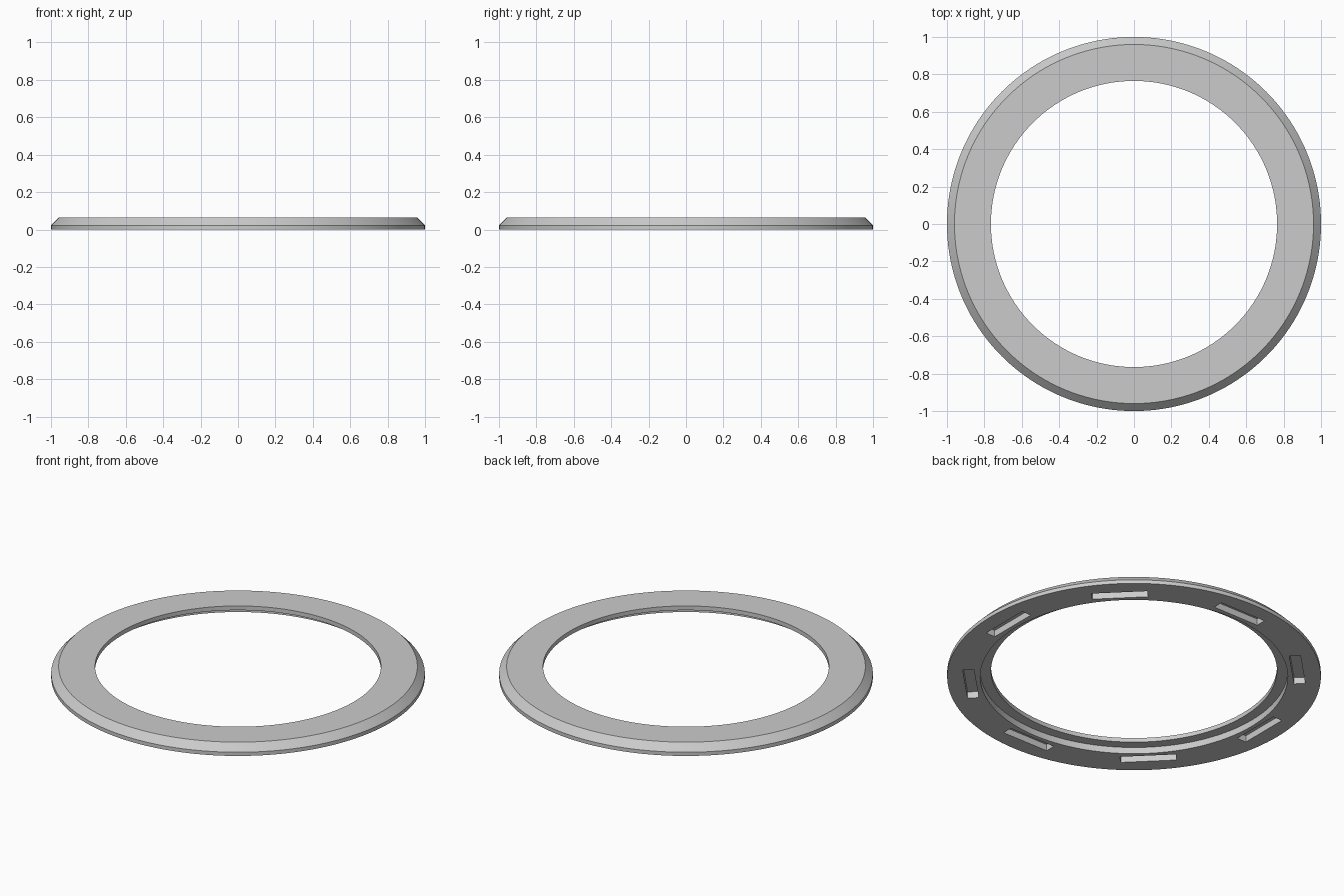
import bpy, bmesh, math
from mathutils import Matrix, Vector

if "Cube" in bpy.data.objects:
    bpy.data.objects.remove(bpy.data.objects["Cube"], do_unlink=True)

SEGMENTS = 160
SLOTS = 8
SLOT_RADIUS = 0.877
SLOT_DEPTH = 0.038

# Single plain grey finish
grey = bpy.data.materials.new("plain_grey")
grey.use_nodes = True
colour = (0.6, 0.6, 0.6, 1)
grey.diffuse_color = colour
grey.node_tree.nodes["Principled BSDF"].inputs["Base Color"].default_value = colour


def add_object(name, bm):
    bmesh.ops.recalc_face_normals(bm, faces=bm.faces)
    mesh = bpy.data.meshes.new(name)
    bm.to_mesh(mesh)
    bm.free()
    mesh.materials.append(grey)
    obj = bpy.data.objects.new(name, mesh)
    bpy.context.collection.objects.link(obj)
    return obj


# Bevelled ring: closed (radius, height) profile turned about z,
# with a stepped recess on the underside of the hole
profile = [(0.823, 0), (1, 0), (1, 0.022), (0.96, 0.063),
           (0.765, 0.063), (0.765, 0.038), (0.823, 0.038)]
bm = bmesh.new()
rings = []
for i in range(SEGMENTS):
    turn = Matrix.Rotation(math.tau * i / SEGMENTS, 3, "Z")
    rings.append([bm.verts.new(turn @ Vector((r, 0, z))) for r, z in profile])
for i, ring in enumerate(rings):
    following = rings[(i + 1) % SEGMENTS]
    for j in range(len(profile)):
        k = (j + 1) % len(profile)
        bm.faces.new((ring[j], following[j], following[k], ring[k]))
ring_body = add_object("ring_body", bm)

# Straight slots sunk into the underside
bm = bmesh.new()
for i in range(SLOTS):
    place = (Matrix.Rotation(math.tau * i / SLOTS, 4, "Z")
             @ Matrix.Translation((SLOT_RADIUS, 0, 0))
             @ Matrix.Diagonal((0.06, 0.3, 2 * SLOT_DEPTH, 1)))
    bmesh.ops.create_cube(bm, size=1, matrix=place)
cutter = add_object("slot_cutter", bm)
cutter.hide_render = True

cut = ring_body.modifiers.new("slots", "BOOLEAN")
cut.operation = "DIFFERENCE"
cut.solver = "EXACT"
cut.object = cutter

# Apply the cut, then smooth the round walls and keep the edges sharp
bpy.ops.object.select_all(action="DESELECT")
ring_body.select_set(True)
bpy.context.view_layer.objects.active = ring_body
bpy.ops.object.modifier_apply(modifier=cut.name)
bpy.data.objects.remove(cutter, do_unlink=True)
bpy.ops.object.shade_smooth_by_angle(angle=math.radians(30))
